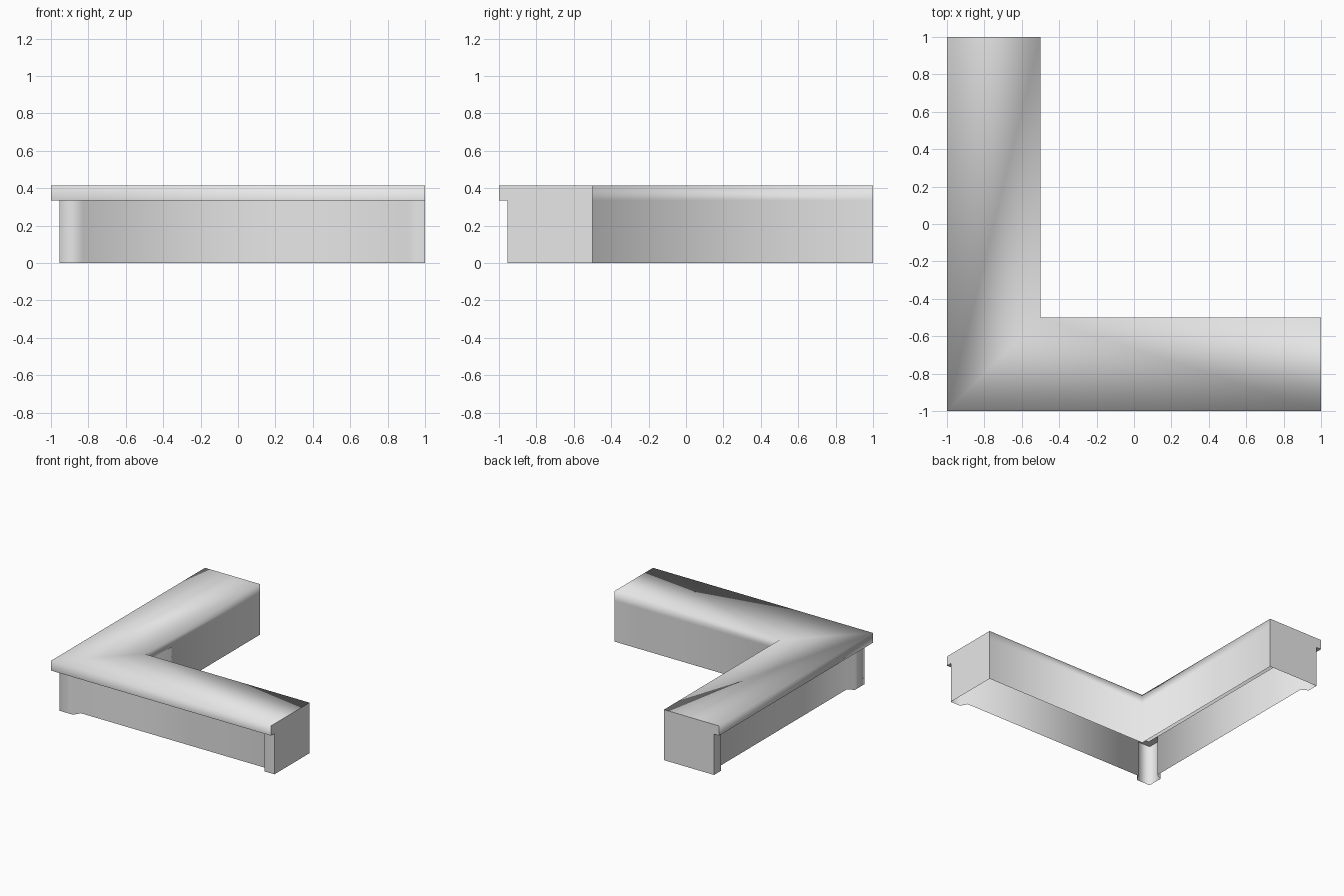
import bpy

cube = bpy.data.objects.get("Cube")
if cube:
    bpy.data.objects.remove(cube, do_unlink=True)

GREY = (0.8, 0.8, 0.8, 1.0)
TOP, LEDGE = 0.415, 0.335        # heights of the coping
WIDTH, INSET, RECESS = 0.5, 0.045, 0.1   # distances in from the outer edge

stone = bpy.data.materials.new("plain_grey")
stone.use_nodes = True
stone.diffuse_color = GREY
stone.node_tree.nodes["Principled BSDF"].inputs["Base Color"].default_value = GREY


def make(name, verts, faces, smooth):
    mesh = bpy.data.meshes.new(name)
    mesh.from_pydata(verts, [], faces)
    mesh.materials.append(stone)
    for poly in mesh.polygons:
        poly.use_smooth = smooth
    obj = bpy.data.objects.new(name, mesh)
    bpy.context.scene.collection.objects.link(obj)
    return obj


def strip(name, rows, smooth):
    """Skin a list of equally long point rows."""
    n = len(rows[0])
    faces = [(i * n + j, i * n + j + 1, (i + 1) * n + j + 1, (i + 1) * n + j)
             for i in range(len(rows) - 1) for j in range(n - 1)]
    return make(name, [p for row in rows for p in row], faces, smooth)


def sweep(name, section, smooth):
    """Run a (distance in, height) section along both arms with a mitred corner."""
    rows = [[(1, d - 1, z) for d, z in section],
            [(d - 1, d - 1, z) for d, z in section],
            [(d - 1, 1, z) for d, z in section]]
    return strip(name, rows, smooth)


# Coping, rolling softly over into the inner wall
sweep("coping_and_inner_wall",
      [(0, LEDGE), (0, TOP), (WIDTH, TOP), (WIDTH, LEDGE), (WIDTH, 0)], True)

# Underside of the overhang
sweep("overhang_underside", [(RECESS, LEDGE), (0, LEDGE)], False)

# Outer wall: end pillars, recessed panels and the corner pillar
face, panel = INSET - 1, RECESS - 1
arm = [(1, face), (0.91, face), (0.88, panel), (-0.8, panel), (-0.83, face)]
plan = arm + [(face, face)] + [(y, x) for x, y in reversed(arm)]
strip("outer_wall", [[(x, y, 0), (x, y, LEDGE)] for x, y in plan], True)

# Flat ends of the two arms
end = [(0, LEDGE), (INSET, LEDGE), (INSET, 0), (WIDTH, 0), (WIDTH, TOP), (0, TOP)]
make("left_end", [(1, d - 1, z) for d, z in end], [range(len(end))], False)
make("back_end", [(d - 1, 1, z) for d, z in reversed(end)], [range(len(end))], False)
